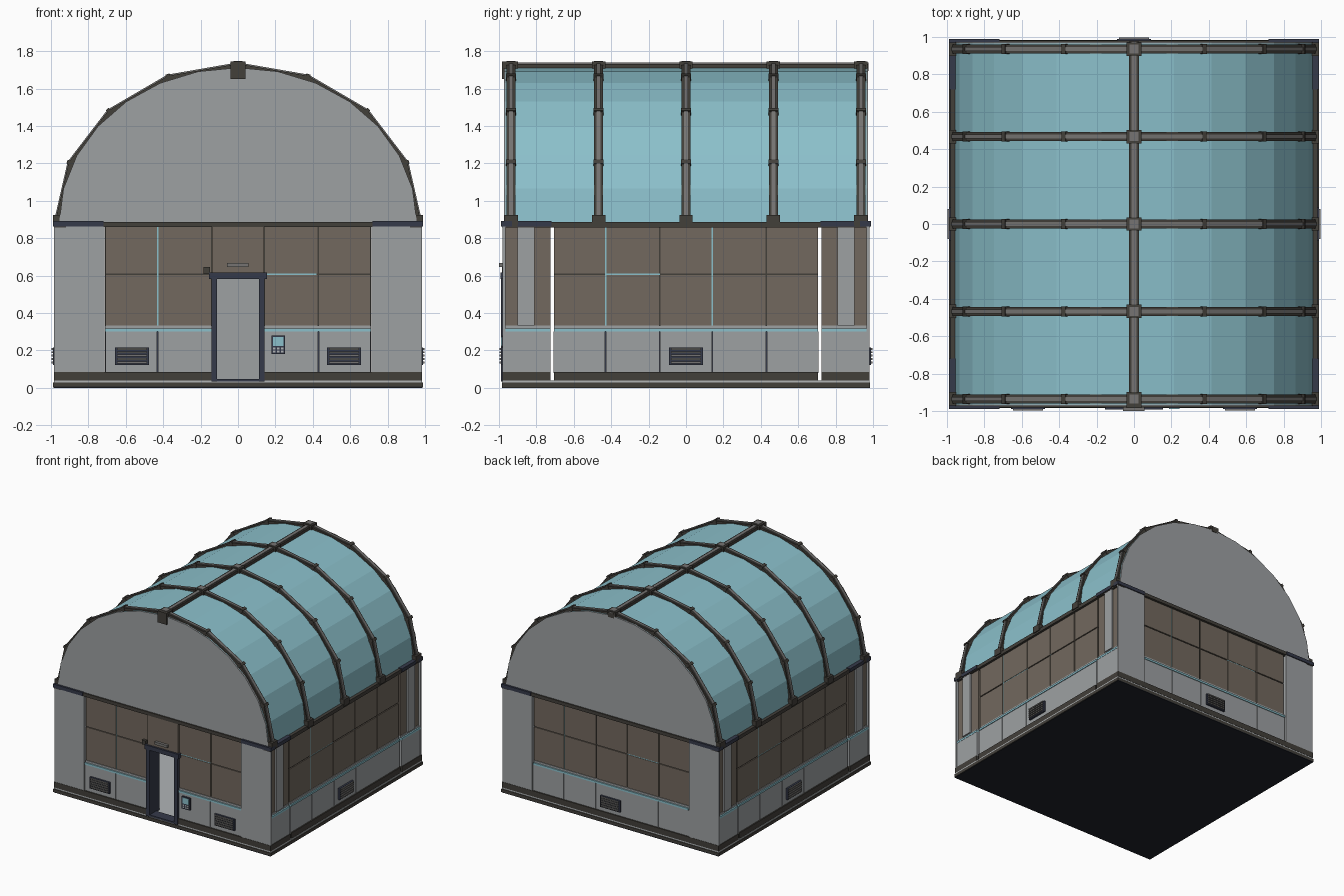
import bpy, bmesh, math

if "Cube" in bpy.data.objects:
    bpy.data.objects.remove(bpy.data.objects["Cube"])


def material(name, rgb):
    m = bpy.data.materials.new(name)
    m.diffuse_color = (*rgb, 1)
    m.use_nodes = True
    m.node_tree.nodes["Principled BSDF"].inputs["Base Color"].default_value = m.diffuse_color
    return m


GREY = material("wall grey", (0.34, 0.355, 0.365))
BROWN = material("panel brown", (0.17, 0.14, 0.112))
GLASS = material("roof teal", (0.26, 0.53, 0.60))
TRIM = material("dark trim", (0.055, 0.050, 0.042))
NAVY = material("navy", (0.036, 0.042, 0.068))
METAL = material("rib metal", (0.18, 0.175, 0.168))
UNDER = material("underside", (0.014, 0.017, 0.024))
PALE = material("pale floor", (0.44, 0.46, 0.47))

ZC = 0.88  # height where the vault springs


def make(name, bm, mat):
    bmesh.ops.recalc_face_normals(bm, faces=bm.faces)
    me = bpy.data.meshes.new(name)
    bm.to_mesh(me)
    bm.free()
    me.materials.append(mat)
    ob = bpy.data.objects.new(name, me)
    bpy.context.collection.objects.link(ob)
    return ob


def turn(k, u, d):
    """Wall coordinates (along, outward) to x, y for side k: front, right, back, left."""
    return [(u, -d), (d, u), (-u, d), (-d, -u)][k]


def boxes(name, mat, items, k=0):
    """Boxes given as along, outward and height ranges, joined in one object."""
    bm = bmesh.new()
    for u0, u1, d0, d1, z0, z1 in items:
        v = [bm.verts.new((*turn(k, u, d), z))
             for z in (z0, z1) for u, d in ((u0, d0), (u1, d0), (u1, d1), (u0, d1))]
        for f in ((0, 1, 2, 3), (4, 5, 6, 7), (0, 1, 5, 4), (1, 2, 6, 5), (2, 3, 7, 6), (3, 0, 4, 7)):
            bm.faces.new([v[i] for i in f])
    return make(name, bm, mat)


def arch(a, b, n):
    return [(a * math.cos(math.pi * i / n), ZC + b * math.sin(math.pi * i / n)) for i in range(n + 1)]


def band(bm, outer, inner, y0, y1):
    """Arched bar between two arch outlines."""
    rings = [[bm.verts.new(p) for p in ((ox, y0, oz), (ox, y1, oz), (ix, y1, iz), (ix, y0, iz))]
             for (ox, oz), (ix, iz) in zip(outer, inner)]
    for r, s in zip(rings, rings[1:]):
        for i in range(4):
            j = (i + 1) % 4
            bm.faces.new((r[i], r[j], s[j], s[i]))
    bm.faces.new(rings[0])
    bm.faces.new(rings[-1])


# Base slab and floor
boxes("underside_plate", UNDER, [(-.985, .985, -.985, .985, 0, .006)])
boxes("base_slab", TRIM, [(-.99, .99, -.985, .985, .003, .028)])
boxes("floor", PALE, [(-.985, .985, -.98, .98, .028, .04)])

COLS = [-.71, -.43, -.14, .14, .43, .71]
SIDES = ["front", "right", "back", "left"]
for k, side in enumerate(SIDES):
    front, end = k == 0, k % 2 == 0
    bays = [(a, b) for a, b in zip(COLS, COLS[1:]) if not (front and a == -.14)]
    spans = [(-.71, -.14), (.14, .71)] if front else [(-.705, .705)]

    # Lower wall, sill lines and bottom rail
    boxes(side + "_lower_wall", GREY,
          [(a + .002, b - .002, .93, .972, .08, .30) for a, b in bays]
          + [(a, b, .93, .968, .316, .332) for a, b in spans], k)
    boxes(side + "_lower_backing", NAVY, [(a, b, .925, .96, .04, .30) for a, b in spans], k)
    boxes(side + "_sill", GLASS, [(a, b, .93, .978, .30, .316) for a, b in spans], k)
    rail = [(-.985, -.14), (.14, .985)] if front else [(-.985, .985)]
    if not end:
        rail = [(-.705, .705)]
    boxes(side + "_bottom_rail", TRIM, [(a, b, .95, .982, .04, .086) for a, b in rail], k)

    # Brown window panels over dark and teal joints
    boxes(side + "_window_panels", BROWN,
          [(a + .004, b - .004, .945, .963, z0, z1) for a, b in bays
           for z0, z1 in ((.332, .604), (.612, .865))], k)
    boxes(side + "_joint_backing", TRIM, [(a, b, .935, .955, .332, .865) for a, b in spans], k)
    boxes(side + "_teal_joints", GLASS,
          [(c - .004, c + .004, .95, .96, .332, .865) for c in ((-.43,) if end else (-.43, .14))]
          + ([(.14, .42, .95, .96, .604, .612)] if end else [(-.43, -.14, .95, .96, .604, .612)]), k)
    boxes(side + "_inner_lining", GREY, [(a, b, .92, .93, .04, .865) for a, b in spans], k)

    # Top rail and navy corner caps
    boxes(side + "_top_rail", TRIM, [(-.72, .72, .92, .982, .86, .888)] if end
          else [(-.985, .985, .92, .982, .856, .886)], k)
    for s in (-1, 1):
        lo, hi = sorted((s * .72, s * (.99 if end else .90)))
        boxes(side + "_corner_cap", NAVY, [(lo, hi, .93, .988, .862, .891)], k)
        if end:
            # Plain wide pier on the end walls
            lo, hi = sorted((s * .715, s * .984))
            boxes(side + "_pier", GREY, [(lo, hi, .965, .98, .086, .862)], k)
            lo, hi = sorted((s * .72, s * .735))
            boxes(side + "_pier_return", GREY, [(lo, hi, .93, .97, .04, .862)], k)
        else:
            # Side pier with a grey post on brown infill
            lo, hi = sorted((s * .725, s * .97))
            boxes(side + "_pier_infill", BROWN, [(lo, hi, .93, .965, .332, .858)], k)
            boxes(side + "_pier_foot", GREY, [(lo, hi, .93, .980, .086, .30),
                                              (lo, hi, .93, .970, .316, .332)], k)
            boxes(side + "_pier_sill", GLASS, [(lo, hi, .93, .982, .30, .316)], k)
            boxes(side + "_pier_rail", TRIM, [(lo, hi, .93, .985, .04, .086)], k)
            lo, hi = sorted((s * .81, s * .90))
            boxes(side + "_pier_post", GREY, [(lo, hi, .95, .98, .332, .858)], k)

    # Louvred vents
    for c in ((-.567, .567) if front else (0,)):
        boxes(side + "_vent_box", NAVY, [(c - .09, c + .09, .965, .988, .122, .215)], k)
        boxes(side + "_vent_slats", METAL,
              [(c - .08, c + .08, .98, .998, z, z + .010) for z in (.131, .149, .167, .185, .202)], k)

# Doorway: frame, panel above, lamp and sensor
boxes("door_frame", NAVY, [(-.143, -.113, .86, .99, .035, .60), (.113, .143, .86, .99, .035, .60),
                           (-.155, .155, .86, .993, .582, .618), (-.113, .113, .90, .985, .035, .048)])
boxes("door_header", BROWN, [(-.14, .14, .93, .978, .618, .888)])
boxes("door_lamp", METAL, [(-.06, .055, .97, 1.0, .647, .668)])
boxes("door_sensor", TRIM, [(-.185, -.15, .95, .985, .61, .645)])

# Keypad by the door
boxes("keypad_body", NAVY, [(.178, .252, .965, .985, .18, .28)])
boxes("keypad_screen", GLASS, [(.186, .244, .98, .988, .225, .273)])
boxes("keypad_buttons", PALE, [(x, x + .014, .98, .988, z, z + .011)
                               for x in (.187, .208, .229) for z in (.189, .206)])

# Vault skin
bm = bmesh.new()
pts = arch(.957, .832, 14)
rows = [[bm.verts.new((x, y, z)) for x, z in pts] for y in (-.965, .965)]
for i in range(14):
    bm.faces.new((rows[0][i], rows[0][i + 1], rows[1][i + 1], rows[1][i]))
make("roof_skin", bm, GLASS)

# Gable ends
for name, y0, y1 in (("front_gable", -.972, -.955), ("back_gable", .955, .972)):
    bm = bmesh.new()
    f = bm.faces.new([bm.verts.new((x, y0, z)) for x, z in pts])
    ext = bmesh.ops.extrude_face_region(bm, geom=[f])
    for v in ext["geom"]:
        if isinstance(v, bmesh.types.BMVert):
            v.co.y = y1
    make(name, bm, GREY)

# Ribs with a light centre strip and collars
RIBS = [-.935, -.467, 0, .467, .935]
ribs, strips, collars = bmesh.new(), bmesh.new(), bmesh.new()
for y in RIBS:
    band(ribs, arch(.98, .853, 8), arch(.945, .815, 8), y - .024, y + .024)
    band(strips, arch(.986, .860, 8), arch(.97, .84, 8), y - .011, y + .011)
    for i in (1, 2, 3, 5, 6, 7):
        t = math.pi * i / 8
        ring = [[(a * math.cos(t + d), ZC + b * math.sin(t + d)) for d in (-.012, .012)]
                for a, b in ((.989, .863), (.95, .82))]
        band(collars, ring[0], ring[1], y - .027, y + .027)
make("ribs", ribs, TRIM)
make("rib_strips", strips, METAL)
make("rib_collars", collars, TRIM)

# Ridge beam, ridge joints and rib feet
boxes("ridge_beam", TRIM, [(-.026, .026, -.975, .975, 1.695, 1.732)])
boxes("ridge_strip", METAL, [(-.014, .014, -.975, .975, 1.73, 1.739)])
boxes("ridge_joints", TRIM, [(-.04, .04, y - .036, y + .036, 1.68, 1.744) for y in RIBS])
boxes("ridge_joint_plates", METAL, [(-.024, .024, y - .024, y + .024, 1.74, 1.748) for y in RIBS])
boxes("ridge_end", TRIM, [(-.04, .04, .93, .985, 1.65, 1.744)])
boxes("rib_feet", TRIM, [(min(s * .94, s * .99), max(s * .94, s * .99), y - .036, y + .036, .87, .925)
                         for y in RIBS for s in (-1, 1)])
